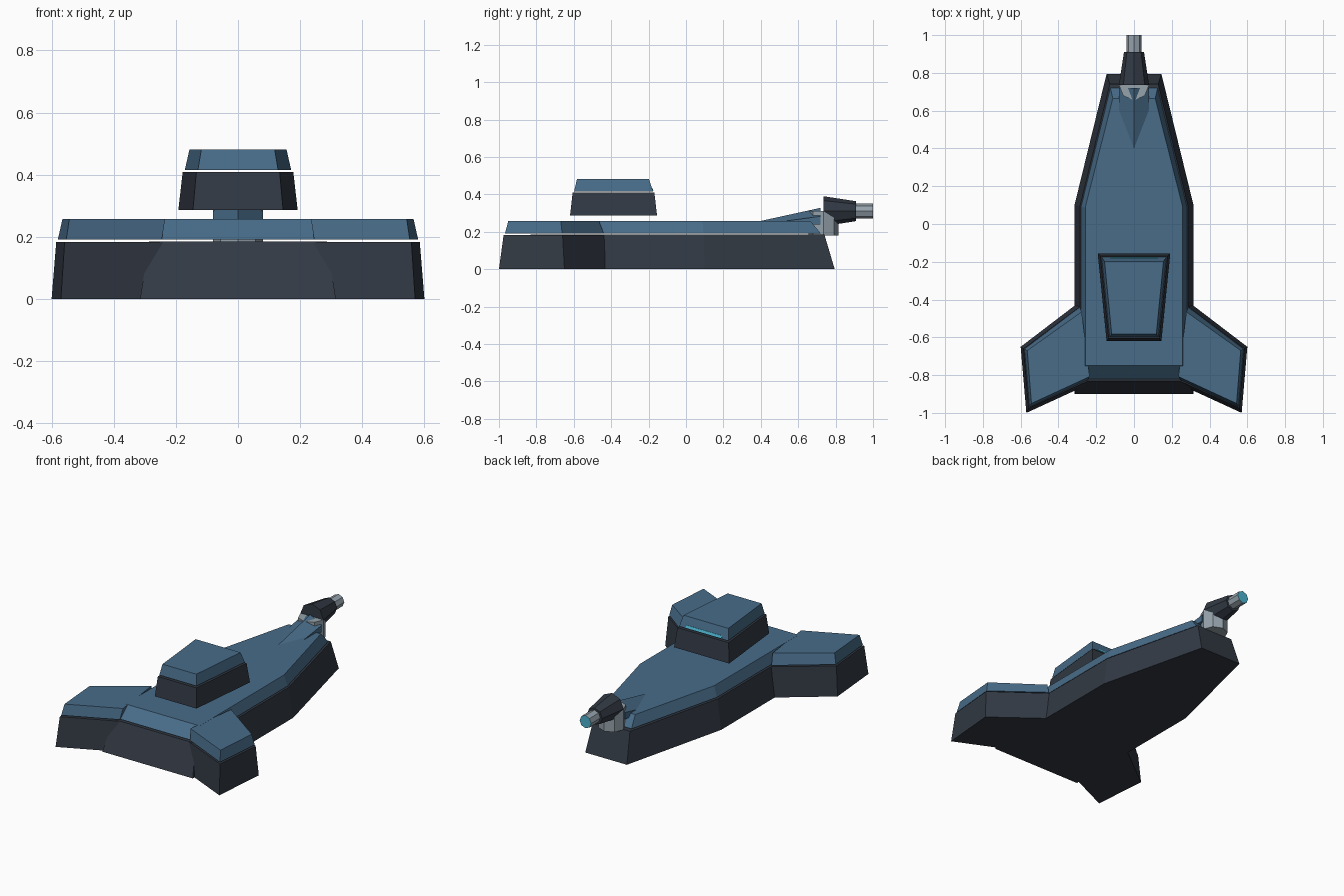
import bpy, bmesh, math
from mathutils import Matrix

if "Cube" in bpy.data.objects:
    bpy.data.objects.remove(bpy.data.objects["Cube"])


def material(name, rgb):
    m = bpy.data.materials.new(name)
    m.diffuse_color = (*rgb, 1)
    m.use_nodes = True
    m.node_tree.nodes["Principled BSDF"].inputs["Base Color"].default_value = m.diffuse_color
    return m


BLUE = material("blue_armour", (0.065, 0.15, 0.25))
DARK = material("dark_base", (0.032, 0.041, 0.057))
GREY = material("light_metal", (0.30, 0.36, 0.41))
GLOW = material("cyan_glow", (0.07, 0.45, 0.62))


def finish(name, bm, *mats):
    bmesh.ops.recalc_face_normals(bm, faces=bm.faces)
    me = bpy.data.meshes.new(name)
    bm.to_mesh(me)
    bm.free()
    for m in mats:
        me.materials.append(m)
    ob = bpy.data.objects.new(name, me)
    bpy.context.collection.objects.link(ob)
    return ob


def slab(name, low, high, z0, z1, mat, symmetric=True):
    """Closed prism between two outlines; symmetric outlines give the +x half."""
    bm = bmesh.new()
    rings = []
    for pts, z in ((low, z0), (high, z1)):
        if symmetric:
            pts = pts + [(-x, y) for x, y in reversed(pts)]
        rings.append([bm.verts.new((x, y, z)) for x, y in pts])
    a, b = rings
    for i in range(len(a)):
        j = (i + 1) % len(a)
        bm.faces.new((a[i], a[j], b[j], b[i]))
    bm.faces.new(a[::-1])
    bm.faces.new(b)
    ob = finish(name, bm, mat)
    if not symmetric:
        mod = ob.modifiers.new("mirror", 'MIRROR')
        mod.use_mirror_merge = False
    return ob


def tube(name, r1, r2, length, place, sides, *mats):
    bm = bmesh.new()
    bmesh.ops.create_cone(bm, cap_ends=True, segments=sides, radius1=r1,
                          radius2=r2, depth=length, matrix=place)
    return finish(name, bm, *mats)


# Hull: dark base with a blue deck floating just above it
slab("hull_base",
     [(0.145, 0.795), (0.315, 0.10), (0.315, -0.90)],
     [(0.128, 0.74), (0.286, 0.095), (0.286, -0.83)], 0, 0.185, DARK)
slab("hull_deck",
     [(0.125, 0.72), (0.28, 0.093), (0.28, -0.82)],
     [(0.112, 0.665), (0.258, 0.088), (0.258, -0.75)], 0.192, 0.258, BLUE)

# Rear wings
slab("wing_base",
     [(0.20, -0.345), (0.60, -0.65), (0.57, -1.0), (0.20, -0.83)],
     [(0.20, -0.374), (0.585, -0.66), (0.558, -0.975), (0.20, -0.812)],
     0, 0.184, DARK, False)
slab("wing_deck",
     [(0.287, -0.44), (0.58, -0.662), (0.553, -0.968), (0.245, -0.825)],
     [(0.277, -0.465), (0.565, -0.67), (0.543, -0.95), (0.235, -0.808)],
     0.191, 0.2575, BLUE, False)

# Cabin: dark base with blue lid and glowing window strip
slab("cabin_base", [(0.192, -0.155), (0.145, -0.62)],
     [(0.178, -0.169), (0.134, -0.606)], 0.287, 0.409, DARK)
slab("cabin_lid", [(0.171, -0.176), (0.129, -0.598)],
     [(0.156, -0.198), (0.118, -0.583)], 0.416, 0.482, BLUE)
slab("window_strip", [(0.125, -0.174), (0.125, -0.19)],
     [(0.125, -0.180), (0.125, -0.195)], 0.420, 0.434, GLOW)

# Ridged fairing rising out of the deck towards the gun
bm = bmesh.new()
rings = []
for y, lift in ((0.40, 0.258), (0.72, 0.328)):
    prof = [(-0.08, 0.24), (-0.08, lift - 0.045), (0, lift),
            (0.08, lift - 0.045), (0.08, 0.24)]
    if y < 0.5:
        prof = [(x, min(z, lift)) for x, z in prof]
    rings.append([bm.verts.new((x, y, z)) for x, z in prof])
for i in range(5):
    j = (i + 1) % 5
    bm.faces.new((rings[0][i], rings[0][j], rings[1][j], rings[1][i]))
bm.faces.new(rings[0])
bm.faces.new(rings[1])
finish("gun_fairing", bm, BLUE)

# Gun: upright mount, tapered housing and muzzle with a glowing end
ALONG_Y = Matrix.Rotation(-math.pi / 2, 4, 'X')
tube("gun_mount", 0.08, 0.08, 0.13, Matrix.Translation((0, 0.735, 0.245)), 8, GREY)
tube("gun_housing", 0.08, 0.053, 0.175,
     Matrix.Translation((0, 0.8225, 0.31)) @ ALONG_Y, 8, DARK)
muzzle = tube("gun_muzzle", 0.04, 0.04, 0.12,
              Matrix.Translation((0, 0.94, 0.31)) @ ALONG_Y, 8, GREY, GLOW)
for p in muzzle.data.polygons:
    if p.normal.y > 0.9:
        p.material_index = 1
